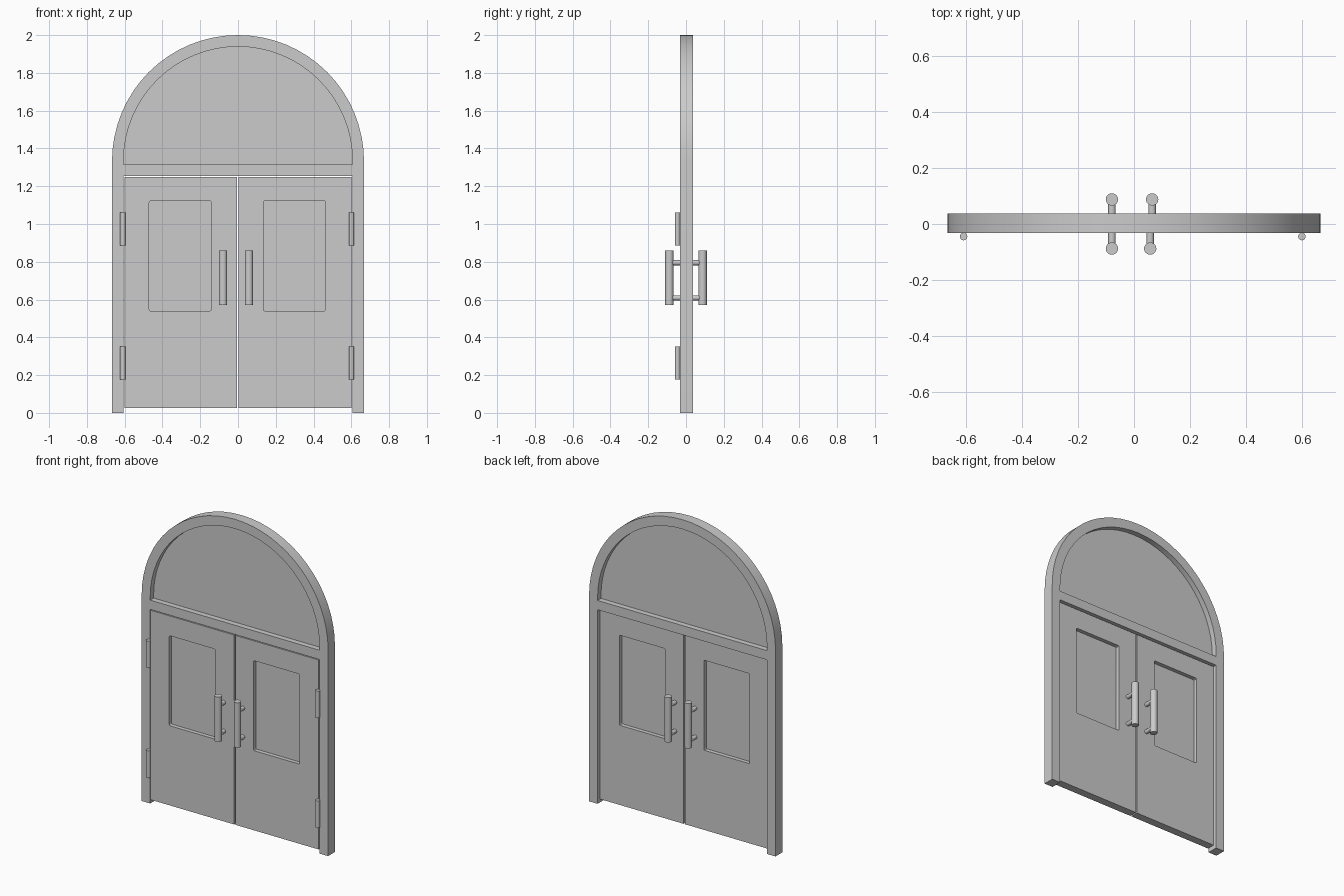
import bpy, bmesh, math
from mathutils import Matrix

if "Cube" in bpy.data.objects:
    bpy.data.objects.remove(bpy.data.objects["Cube"])

FRONT, BACK = -0.032, 0.038      # frame depth
ARCH_Z, R_OUT, R_IN = 1.333, 0.667, 0.606
SEG = 32


def finish(name, bm):
    me = bpy.data.meshes.new(name)
    bm.to_mesh(me)
    bm.free()
    ob = bpy.data.objects.new(name, me)
    bpy.context.collection.objects.link(ob)
    bpy.ops.object.select_all(action='DESELECT')
    ob.select_set(True)
    bpy.context.view_layer.objects.active = ob
    bpy.ops.object.shade_smooth_by_angle(angle=math.radians(30))
    return ob


def panel(name, loops, y0, y1):
    """Fill x/z outlines (first outer, then holes) and extrude from y0 to y1."""
    cu = bpy.data.curves.new(name + "_outline", 'CURVE')
    cu.dimensions = '2D'
    cu.fill_mode = 'BOTH'
    cu.extrude = (y1 - y0) / 2
    for pts in loops:
        sp = cu.splines.new('POLY')
        sp.points.add(len(pts) - 1)
        for p, (x, z) in zip(sp.points, pts):
            p.co = (x, z, 0, 1)
        sp.use_cyclic_u = True
    tmp = bpy.data.objects.new(name + "_outline", cu)
    bpy.context.collection.objects.link(tmp)
    me = bpy.data.meshes.new_from_object(
        tmp.evaluated_get(bpy.context.evaluated_depsgraph_get()))
    bpy.data.objects.remove(tmp)
    bm = bmesh.new()
    bm.from_mesh(me)
    bmesh.ops.remove_doubles(bm, verts=bm.verts, dist=1e-5)
    bm.transform(Matrix.Translation((0, (y0 + y1) / 2, 0)) @ Matrix.Rotation(math.pi / 2, 4, 'X'))
    bmesh.ops.recalc_face_normals(bm, faces=bm.faces)
    bpy.data.meshes.remove(me)
    return finish(name, bm)


def arc(r):
    return [(r * math.cos(math.pi * i / SEG), ARCH_Z + r * math.sin(math.pi * i / SEG))
            for i in range(SEG + 1)]


def rect(x0, x1, z0, z1):
    return [(x0, z0), (x1, z0), (x1, z1), (x0, z1)]


def rounded(x0, x1, z0, z1, r=0.008):
    pts = []
    for cx, cz, a in ((x1 - r, z1 - r, 0), (x0 + r, z1 - r, 90),
                      (x0 + r, z0 + r, 180), (x1 - r, z0 + r, 270)):
        for k in range(4):
            t = math.radians(a + 30 * k)
            pts.append((cx + r * math.cos(t), cz + r * math.sin(t)))
    return pts


def rod(bm, center, radius, length, axis='Z', seg=24):
    m = Matrix.Translation(center)
    if axis == 'Y':
        m = m @ Matrix.Rotation(math.pi / 2, 4, 'X')
    bmesh.ops.create_cone(bm, cap_ends=True, segments=seg, radius1=radius,
                          radius2=radius, depth=length, matrix=m)


# Arched frame with transom bar
fanlight = [(-R_IN, 1.315), (R_IN, 1.315)] + arc(R_IN)
outline = ([(R_OUT, 0)] + arc(R_OUT) + [(-R_OUT, 0), (-R_IN, 0), (-R_IN, 1.255),
           (R_IN, 1.255), (R_IN, 0)])
panel("arched_frame", [outline, fanlight], FRONT, BACK)
panel("fanlight_glass", [fanlight], 0.003, 0.003)

# Door leaves, glass, hinges and pull handles
for side, x0, x1, w0, w1, hx_front, hx_back, hinge_x in (
        ("left", -0.602, -0.006, -0.47, -0.142, -0.079, -0.079, -0.61),
        ("right", 0.003, 0.600, 0.134, 0.463, 0.058, 0.065, 0.601)):
    window = rounded(w0, w1, 0.54, 1.122)
    panel(side + "_door", [rect(x0, x1, 0.025, 1.25), window], FRONT, 0.02)
    panel(side + "_door_glass", [window], -0.006, -0.006)

    for level, z in (("lower", 0.263), ("upper", 0.973)):
        bm = bmesh.new()
        rod(bm, (hinge_x, -0.045, z), 0.0135, 0.175, seg=16)
        finish(f"{side}_{level}_hinge", bm)

    for face, hx, y, door_y in (("front", hx_front, -0.088, FRONT),
                                ("back", hx_back, 0.088, 0.02)):
        bm = bmesh.new()
        rod(bm, (hx, y, 0.715), 0.022, 0.29)
        for z in (0.609, 0.795):
            rod(bm, (hx, (y + door_y) / 2, z), 0.0135, abs(y - door_y), 'Y', 16)
        finish(f"{side}_{face}_handle", bm)
